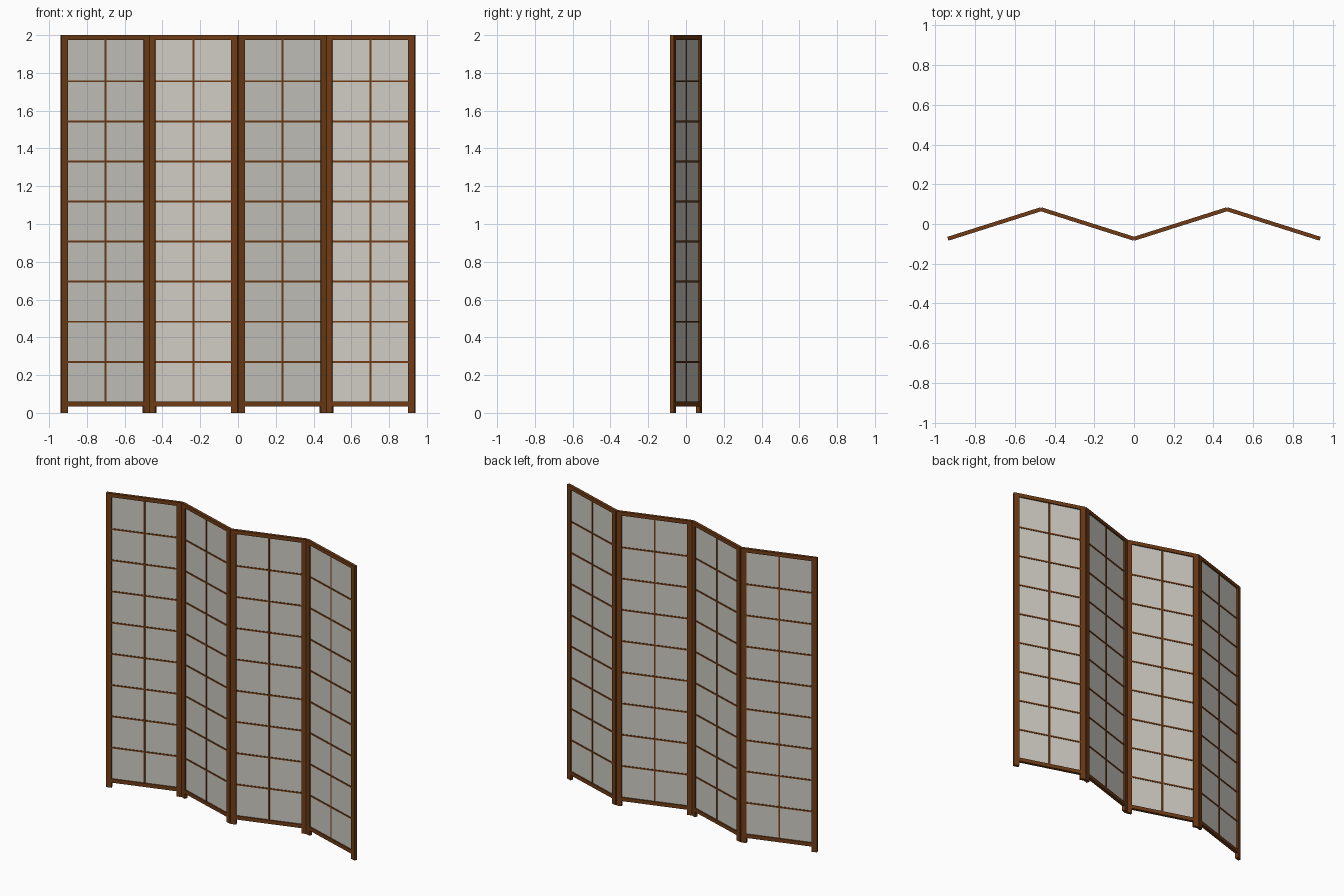
import bpy, bmesh, math
from mathutils import Matrix

if "Cube" in bpy.data.objects:
    bpy.data.objects.remove(bpy.data.objects["Cube"])

ANGLE = math.radians(17.6)
STEP = 0.4685                     # x distance between fold lines
WIDTH = STEP / math.cos(ANGLE)    # panel width along its own axis
DEPTH, STILE, RAIL, BAR = 0.020, 0.035, 0.025, 0.010
TOP, FOOT = 2.0, 0.035
INNER = WIDTH - 2 * STILE


def material(name, rgba):
    m = bpy.data.materials.new(name)
    m.diffuse_color = rgba
    m.use_nodes = True
    m.node_tree.nodes["Principled BSDF"].inputs["Base Color"].default_value = m.diffuse_color
    return m


wood = material("brown wood", (0.16, 0.045, 0.008, 1.0))
paper = material("translucent paper", (0.62, 0.60, 0.55, 0.8))


def boxes(name, mat, frame, parts):
    """One object made of (x, z, width, height, depth) boxes in the panel frame."""
    bm = bmesh.new()
    for x, z, w, h, d in parts:
        bmesh.ops.create_cube(bm, size=1, matrix=Matrix.Translation((x, 0, z))
                              @ Matrix.Diagonal((w, d, h, 1)))
    me = bpy.data.meshes.new(name)
    bm.to_mesh(me)
    bm.free()
    me.materials.append(mat)
    ob = bpy.data.objects.new(name, me)
    ob.matrix_world = frame
    bpy.context.collection.objects.link(ob)


low, high = FOOT + RAIL, TOP - RAIL
mid, tall = (low + high) / 2, high - low

for i in range(4):
    turn = ANGLE if i % 2 == 0 else -ANGLE
    frame = Matrix.Translation(((i - 1.5) * STEP, 0, 0)) @ Matrix.Rotation(turn, 4, 'Z')
    n = i + 1
    # upright stiles that run down into the feet
    sx = (WIDTH - STILE) / 2
    boxes(f"stiles_{n}", wood, frame, [(s * sx, TOP / 2, STILE, TOP, DEPTH) for s in (-1, 1)])
    # top and bottom rails
    boxes(f"rails_{n}", wood, frame,
          [(0, z, INNER, RAIL, DEPTH) for z in (TOP - RAIL / 2, FOOT + RAIL / 2)])
    # lattice: one upright bar and eight cross bars
    boxes(f"upright_bar_{n}", wood, frame, [(0, mid, BAR, tall, BAR)])
    boxes(f"cross_bars_{n}", wood, frame,
          [(0, 0.058 + 0.2122 * k, INNER, BAR, BAR) for k in range(1, 9)])
    # paper sheet in the middle of the frame
    boxes(f"paper_sheet_{n}", paper, frame, [(0, mid, INNER, tall, 0.003)])
